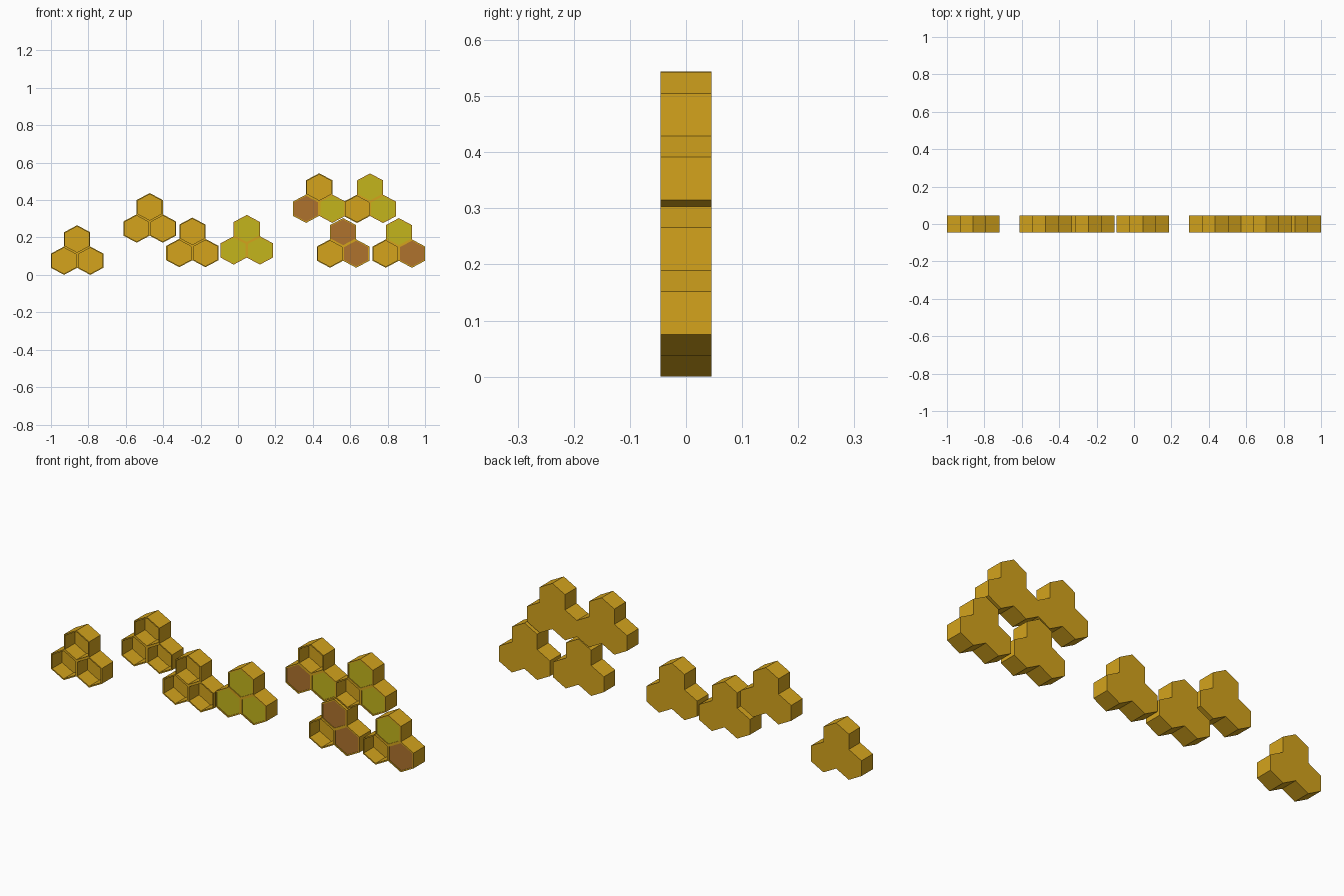
import bpy, bmesh
from mathutils import Vector

if "Cube" in bpy.data.objects:
    bpy.data.objects.remove(bpy.data.objects["Cube"])

W, SIDE, SLANT = 0.14, 0.0765, 0.0375     # cell width, upright wall, slanted rise
Y0, Y1 = -0.045, 0.045                    # open front, closed back
RIM, DEEP, SHALLOW = 0.006, 0.078, 0.004


def material(name, rgb):
    m = bpy.data.materials.new(name)
    m.diffuse_color = (*rgb, 1)
    m.use_nodes = True
    m.node_tree.nodes["Principled BSDF"].inputs["Base Color"].default_value = m.diffuse_color
    return m


WAX = material("wax", (0.66, 0.37, 0.012))
POLLEN = material("pollen", (0.55, 0.46, 0.012))
CAP = material("brown_cap", (0.43, 0.17, 0.027))


def hexagon(cx, cz):
    """Pointy-top cell outline around its centre."""
    h, w = SIDE / 2, W / 2
    pts = [(w, -h), (w, h), (0, h + SLANT), (-w, h), (-w, -h), (0, -h - SLANT)]
    return [(cx + x, cz + z) for x, z in pts]


def comb(name, x, z, fills):
    """Three joined cells; fills: 0 empty, 1 pollen, 2 brown (left, right, top)."""
    bm = bmesh.new()
    low = z + SIDE / 2 + SLANT
    centres = [(x - W / 2, low), (x + W / 2, low), (x, low + SIDE + SLANT)]
    verts = {}

    def vert(px, pz):
        key = (round(px, 4), round(pz, 4))
        if key not in verts:
            verts[key] = (bm.verts.new((px, Y0, pz)), bm.verts.new((px, Y1, pz)))
        return verts[key]

    # front cells and back plate
    fronts, backs = [], []
    for c in centres:
        ring = [vert(*p) for p in hexagon(*c)]
        fronts.append(bm.faces.new([v[0] for v in ring]))
        backs.append(bm.faces.new([v[1] for v in reversed(ring)]))

    # outer walls
    partner = {a: b for a, b in verts.values()}
    for e in [e for e in bm.edges if e.is_boundary and e.verts[0] in partner]:
        a, b = e.verts
        bm.faces.new([a, b, partner[b], partner[a]])
    bmesh.ops.recalc_face_normals(bm, faces=bm.faces[:])

    # rims, then sunken or filled cells
    bmesh.ops.inset_individual(bm, faces=fronts, thickness=RIM, use_even_offset=True)
    for f, fill in zip(fronts, fills):
        new = bmesh.ops.extrude_discrete_faces(bm, faces=[f])["faces"][0]
        new.material_index = fill
        bmesh.ops.translate(bm, verts=new.verts[:],
                            vec=Vector((0, SHALLOW if fill else DEEP, 0)))

    mesh = bpy.data.meshes.new(name)
    bm.to_mesh(mesh)
    bm.free()
    for m in (WAX, POLLEN, CAP):
        mesh.materials.append(m)
    bpy.context.collection.objects.link(bpy.data.objects.new(name, mesh))


# single comb, middle group of three, right group of four
comb("single_comb", -0.86, 0.0, (0, 0, 0))
comb("middle_comb_upper", -0.472, 0.172, (0, 0, 0))
comb("middle_comb_lower", -0.244, 0.041, (0, 0, 0))
comb("middle_comb_pollen", 0.047, 0.055, (1, 1, 1))
comb("right_comb_upper_left", 0.434, 0.278, (2, 1, 0))
comb("right_comb_upper_right", 0.706, 0.277, (0, 1, 1))
comb("right_comb_lower_left", 0.562, 0.038, (0, 2, 2))
comb("right_comb_lower_right", 0.86, 0.038, (0, 2, 1))
